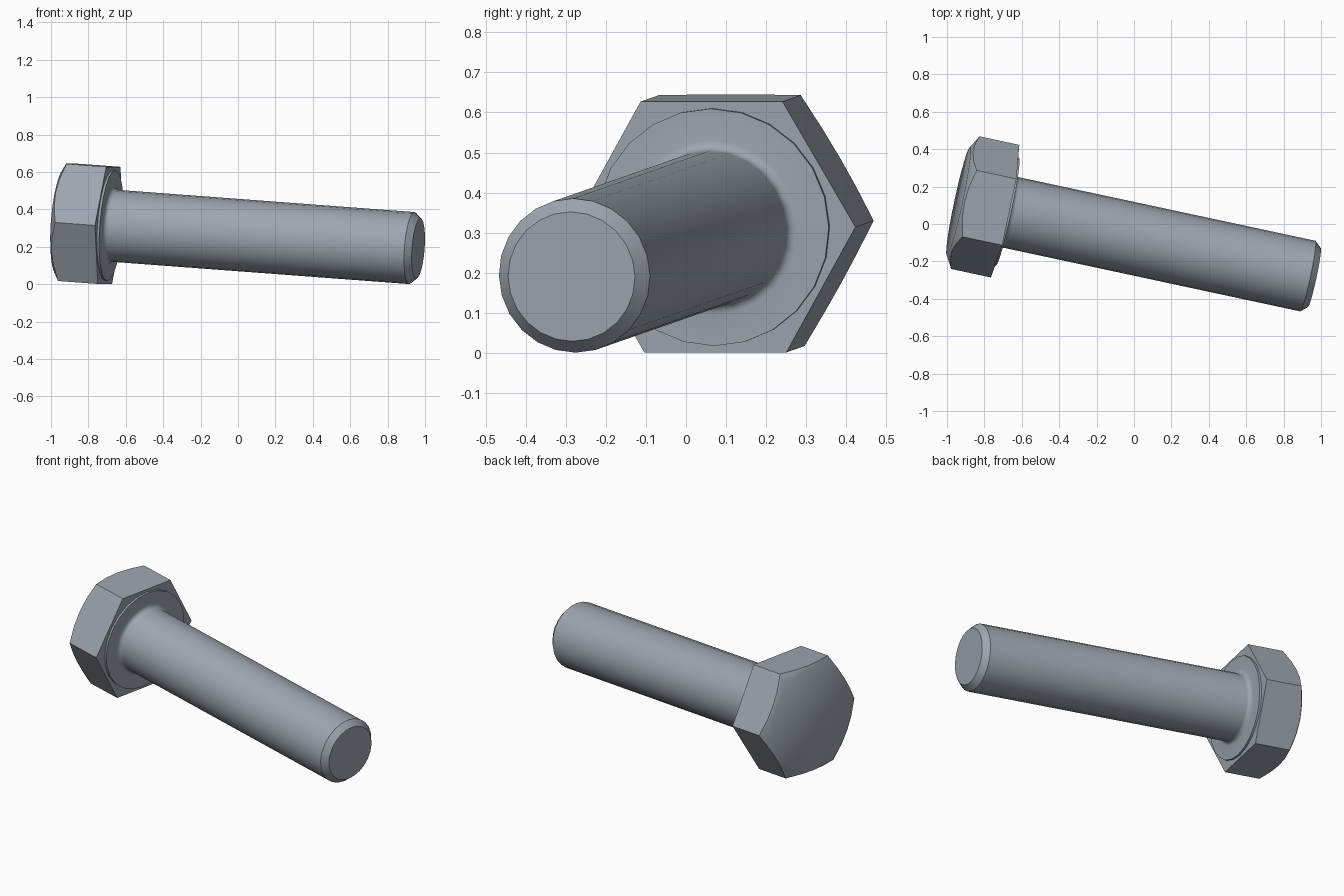
import bpy
import bmesh
from math import sin, cos, tan, pi, radians
from mathutils import Matrix, Vector

cube = bpy.data.objects.get("Cube")
if cube:
    bpy.data.objects.remove(cube)

SEGMENTS = 24
SHANK_R, WASHER_R, APOTHEM = 0.193, 0.297, 0.314
HEAD_H, LENGTH = 0.256, 1.695

# Bolt frame: local z runs from the head to the tip, local x is level
axis = Vector((0.975, -0.209, -0.073)).normalized()
level = Vector((0, 0, 1)).cross(axis).normalized()
frame = Matrix((level, axis.cross(level), axis)).transposed().to_4x4()
frame.translation = (-0.689, 0.0685, 0.314)

steel = bpy.data.materials.new("steel grey")
steel.use_nodes = True
colour = (0.34, 0.38, 0.43, 1)
steel.diffuse_color = colour
steel.node_tree.nodes["Principled BSDF"].inputs["Base Color"].default_value = colour


def hex_radius(a):
    """Distance from the axis to the hexagon's outline at angle a."""
    return APOTHEM / cos(a % (pi / 3) - pi / 6)


def build(name, rings):
    """Skin a stack of rings; each ring maps an angle to (radius, height)."""
    bm = bmesh.new()
    angles = [2 * pi * i / SEGMENTS for i in range(SEGMENTS)]
    loops = []
    for ring in rings:
        points = [(a, *ring(a)) for a in angles]
        loops.append([bm.verts.new((r * cos(a), r * sin(a), h)) for a, r, h in points])
    for low, high in zip(loops, loops[1:]):
        for i in range(SEGMENTS):
            j = (i + 1) % SEGMENTS
            bm.faces.new((low[i], low[j], high[j], high[i]))
    # Close both ends with a fan
    for loop in (loops[0], loops[-1]):
        hub = bm.verts.new(sum((v.co for v in loop), Vector()) / SEGMENTS)
        for i in range(SEGMENTS):
            bm.faces.new((hub, loop[i], loop[(i + 1) % SEGMENTS]))
    bmesh.ops.recalc_face_normals(bm, faces=bm.faces)
    mesh = bpy.data.meshes.new(name)
    bm.to_mesh(mesh)
    bm.free()
    mesh.materials.append(steel)
    obj = bpy.data.objects.new(name, mesh)
    bpy.context.collection.objects.link(obj)
    obj.matrix_world = frame
    bpy.ops.object.select_all(action="DESELECT")
    obj.select_set(True)
    bpy.context.view_layer.objects.active = obj
    bpy.ops.object.shade_smooth_by_angle(angle=radians(35))


def circle(radius, height):
    return lambda a: (radius, height)


def chamfered_rim(a):
    """Hexagon outline cut by a 30 degree cone."""
    r = hex_radius(a)
    return r, -HEAD_H + (r - WASHER_R) * tan(pi / 6)


# Hexagonal head with a round chamfer on its outer end
build("hex_head", [
    circle(WASHER_R, -HEAD_H),
    chamfered_rim,
    lambda a: (hex_radius(a), 0),
])

# Washer face, fillet, shank and chamfered tip in one turned profile
washer_h, fillet = 0.012, 0.025
profile = [(WASHER_R, -0.01), (WASHER_R, washer_h)]
for k in range(5):
    t = k / 4 * pi / 2
    profile.append((SHANK_R + fillet * (1 - sin(t)), washer_h + fillet * (1 - cos(t))))
profile += [(SHANK_R, LENGTH - 0.035), (0.162, LENGTH)]
build("shank", [circle(r, h) for r, h in profile])
